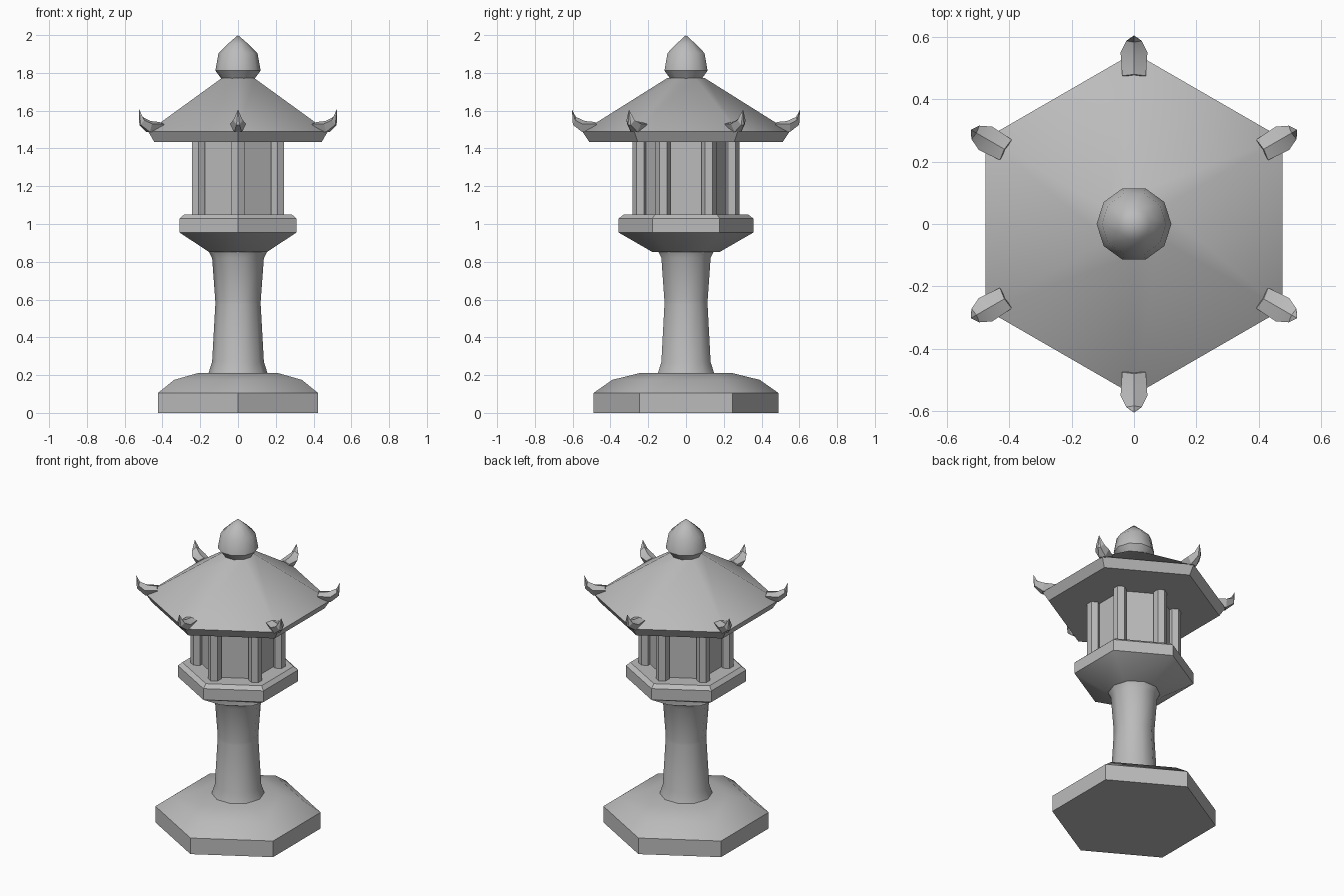
import bpy, bmesh, math
from math import sin, cos, pi

cube = bpy.data.objects.get("Cube")
if cube:
    bpy.data.objects.remove(cube, do_unlink=True)

stone = bpy.data.materials.new("grey stone")
stone.use_nodes = True
GREY = (0.5, 0.5, 0.5, 1)
stone.diffuse_color = GREY
stone.node_tree.nodes["Principled BSDF"].inputs["Base Color"].default_value = GREY


def loft(name, rings, angle=40):
    """Skin a list of equal-length rings; a single-point ring becomes a tip."""
    bm = bmesh.new()
    rows = [[bm.verts.new(p) for p in ring] for ring in rings]
    for a, b in zip(rows, rows[1:]):
        n = len(a)
        for i in range(n):
            j = (i + 1) % n
            bm.faces.new((a[i], a[j], b[0]) if len(b) == 1 else (a[i], a[j], b[j], b[i]))
    for row in (rows[0], rows[-1]):
        if len(row) > 2:
            bm.faces.new(row)
    bmesh.ops.recalc_face_normals(bm, faces=bm.faces)
    mesh = bpy.data.meshes.new(name)
    bm.to_mesh(mesh)
    bm.free()
    mesh.materials.append(stone)
    obj = bpy.data.objects.new(name, mesh)
    bpy.context.collection.objects.link(obj)
    bpy.ops.object.select_all(action='DESELECT')
    obj.select_set(True)
    bpy.context.view_layer.objects.active = obj
    bpy.ops.object.shade_smooth_by_angle(angle=math.radians(angle))
    return obj


def turned(name, profile, sides, start=0.0, x=0.0, y=0.0):
    """Polygonal turned solid from (radius, height) pairs."""
    rings = []
    for r, z in profile:
        count = sides if r > 0 else 1
        rings.append([(x + r * cos(start + 2 * pi * i / sides),
                       y + r * sin(start + 2 * pi * i / sides), z) for i in range(count)])
    return loft(name, rings)


# Hexagonal foot, platform, chamber and roof, with corners on the y axis
HEX = pi / 2
turned("base", [(.49, 0), (.49, .105), (.39, .175), (.24, .212)], 6, HEX)
turned("platform", [(.18, .853), (.357, .955), (.357, 1.028), (.33, 1.05)], 6, HEX)
turned("chamber", [(.22, 1.045), (.22, 1.44)], 6, HEX)
turned("roof", [(.512, 1.435), (.549, 1.49), (.1, 1.772)], 6, HEX)

# Ten-sided column and finial
turned("column", [(.158, .205), (.137, .27), (.12, .575), (.12, .59),
                  (.137, .82), (.155, .856)], 10)
turned("finial", [(.085, 1.765), (.12, 1.812), (.103, 1.905), (.052, 1.955), (0, 2)], 10)

# Upturned horn sections: (radius, half width, height) of ridge, shoulder and keel
HORN = [((.48, 0, 1.54), (.475, .038, 1.53), (.47, .02, 1.487)),
        ((.535, 0, 1.545), (.55, .043, 1.53), (.55, .02, 1.487)),
        ((.583, 0, 1.567), (.587, .025, 1.55), (.599, .008, 1.525))]

# One pillar and one horn on each corner
for k in range(6):
    a = HEX + k * pi / 3
    turned(f"pillar_{k + 1}", [(.04, 1.045), (.04, 1.44)], 6, a, .242 * cos(a), .242 * sin(a))

    def place(r, t, z):
        return (r * cos(a) - t * sin(a), r * sin(a) + t * cos(a), z)

    rings = []
    for (rr, _, rz), (sr, sw, sz), (kr, kw, kz) in HORN:
        rings.append([place(rr, 0, rz), place(sr, sw, sz), place(kr, kw, kz),
                      place(kr, -kw, kz), place(sr, -sw, sz)])
    rings.append([place(.604, 0, 1.606)])
    loft(f"roof_horn_{k + 1}", rings, 30)
